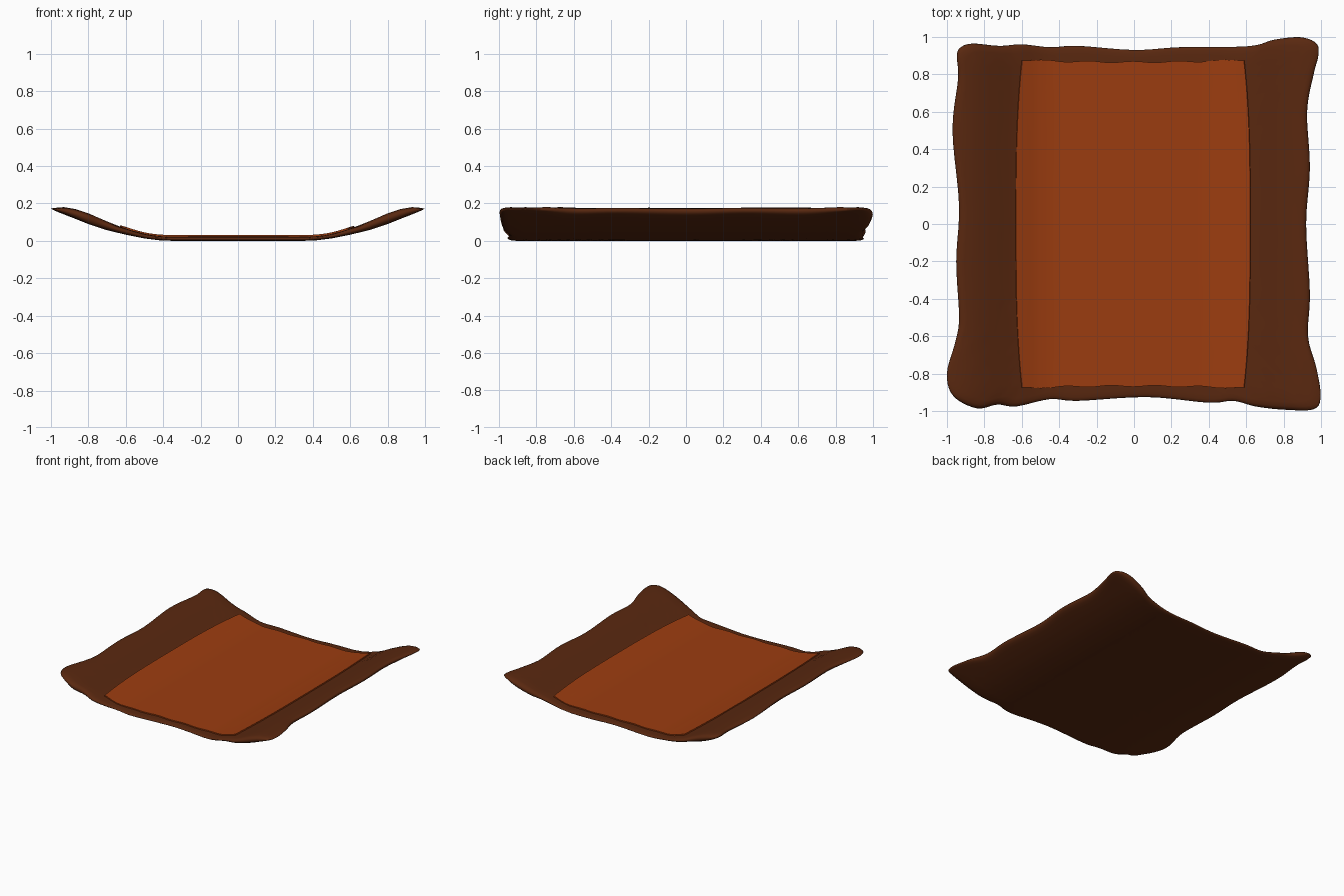
import bpy
from math import cos, pi

if "Cube" in bpy.data.objects:
    bpy.data.objects.remove(bpy.data.objects["Cube"])

# wavy outline of the cloth, seen from above (counter-clockwise)
OUTLINE = [(.92, 0), (.94, .3), (.925, .6), (.96, .8), (.985, .9), (.975, .965), (.89, .998),
           (.75, .985), (.61, .95), (.25, .945), (0, .93), (-.3, .952), (-.45, .945), (-.6, .96),
           (-.72, .952), (-.86, .964), (-.925, .945), (-.947, .9), (-.94, .78), (-.97, .5),
           (-.935, .1), (-.95, -.2), (-.935, -.5), (-.955, -.63), (-1, -.8), (-.965, -.92),
           (-.84, -.985), (-.73, -.965), (-.63, -.975), (-.45, -.936), (-.3, -.945), (.07, -.925),
           (.4, -.955), (.53, -.945), (.65, -.975), (.8, -.992), (.96, -.99), (.997, -.92),
           (.975, -.77), (.93, -.6), (.94, -.37)]

# cross-section heights over |x|: underside and top side
LOWER = [(0, 0), (.35, 0), (.42, .003), (.5, .013), (.6, .033), (.7, .057), (.8, .09), (.9, .13), (1, .168)]
UPPER = [(0, .022), (.38, .022), (.45, .027), (.52, .04), (.6, .066), (.65, .08), (.7, .104),
         (.8, .147), (.87, .17), (.93, .18), (1, .176)]


def height(table, x):
    x = min(abs(x), 1)
    for (a, za), (b, zb) in zip(table, table[1:]):
        if x <= b:
            return za + (zb - za) * (x - a) / (b - a)


def smooth_loop(pts, steps):
    out, n = [], len(pts)
    for i in range(n):
        p = [pts[(i + j - 1) % n] for j in range(4)]
        for s in range(steps):
            t = s / steps
            out.append(tuple(.5 * (2 * b + (c - a) * t + (2 * a - 5 * b + 4 * c - d) * t * t
                                   + (3 * b - a - 3 * c + d) * t ** 3) for a, b, c, d in zip(*p)))
    return out


def make(name, verts, faces, color):
    me = bpy.data.meshes.new(name)
    me.from_pydata(verts, [], faces)
    me.polygons.foreach_set("use_smooth", [True] * len(me.polygons))
    mat = bpy.data.materials.new(name + "_color")
    mat.diffuse_color = (*color, 1)
    mat.use_nodes = True
    mat.node_tree.nodes["Principled BSDF"].inputs["Base Color"].default_value = mat.diffuse_color
    me.materials.append(mat)
    ob = bpy.data.objects.new(name, me)
    bpy.context.collection.objects.link(ob)
    return ob


# cloth body: rings from underside centre, round the soft rim, to top centre
loop = smooth_loop(OUTLINE, 5)
n = len(loop)
inner = [i / 16 for i in range(1, 15)]
rings = [(k, 0) for k in inner] + [(.95, 0), (.975, .06), (.99, .2), (1, .5), (.994, .75), (.98, .92), (.955, 1)]
rings += [(k, 1) for k in reversed(inner)] 
verts, faces = [], []
for k, f in rings:
    for x, y in loop:
        lo, up = height(LOWER, x * k), height(UPPER, x * k)
        verts.append((x * k, y * k, lo + (up - lo) * f))
for r in range(len(rings) - 1):
    for i in range(n):
        j = (i + 1) % n
        faces.append((r * n + i, r * n + j, (r + 1) * n + j, (r + 1) * n + i))
last = (len(rings) - 1) * n
verts += [(0, 0, 0), (0, 0, UPPER[0][1])]
for i in range(n):
    j = (i + 1) % n
    faces.append((len(verts) - 2, j, i))
    faces.append((len(verts) - 1, last + i, last + j))
make("cloth_border", verts, faces, (.10, .021, .005))

# inner panel: thin sheet following the curved top
NX, NY = 48, 30
verts, faces = [], []
for b in range(NY + 1):
    v = 2 * b / NY - 1
    for a in range(NX + 1):
        u = 2 * a / NX - 1
        x = u * (.592 + .033 * (1 - abs(v) ** 3)) - .005
        y = v * (.866 + .012 * u * u + .004 * cos(5 * pi * u))
        verts.append((x, y, height(UPPER, x) + .009))
for b in range(NY):
    for a in range(NX):
        q = b * (NX + 1) + a
        faces.append((q, q + 1, q + NX + 2, q + NX + 1))
panel = make("inner_panel", verts, faces, (.33, .046, .005))
sol = panel.modifiers.new("thickness", "SOLIDIFY")
sol.thickness = .014
sol.offset = -1
bpy.context.view_layer.objects.active = panel
panel.select_set(True)
bpy.ops.object.modifier_apply(modifier="thickness")
bpy.ops.object.shade_smooth_by_angle()
